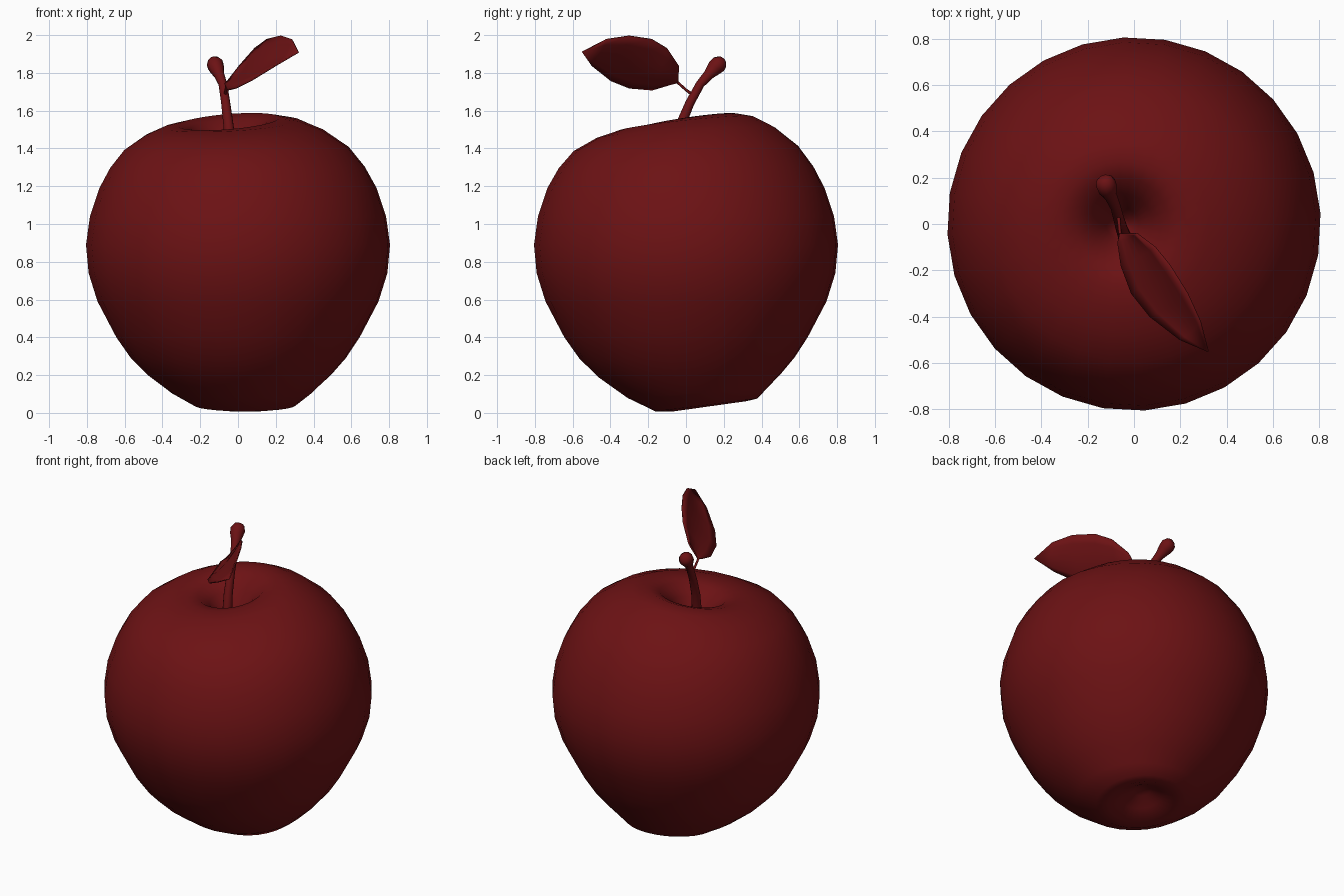
import bpy, bmesh, math
from mathutils import Vector

if "Cube" in bpy.data.objects:
    bpy.data.objects.remove(bpy.data.objects["Cube"])

red = bpy.data.materials.new("dark_red")
red.diffuse_color = (0.15, 0.006, 0.007, 1)
red.use_nodes = True
red.node_tree.nodes["Principled BSDF"].inputs["Base Color"].default_value = red.diffuse_color


def make_object(name, bm, angle=60):
    bmesh.ops.recalc_face_normals(bm, faces=bm.faces)
    me = bpy.data.meshes.new(name)
    bm.to_mesh(me)
    bm.free()
    me.materials.append(red)
    ob = bpy.data.objects.new(name, me)
    bpy.context.collection.objects.link(ob)
    bpy.ops.object.select_all(action='DESELECT')
    bpy.context.view_layer.objects.active = ob
    ob.select_set(True)
    bpy.ops.object.shade_smooth_by_angle(angle=math.radians(angle))
    return ob


def skin(name, rings, angle=60):
    """Bridge equal-sized rings of points; single points close the ends."""
    bm = bmesh.new()
    vs = [[bm.verts.new(p) for p in ring] for ring in rings]
    n = max(len(r) for r in vs)
    for a, b in zip(vs, vs[1:]):
        for i in range(n):
            j = (i + 1) % n
            quad = [a[i % len(a)], a[j % len(a)], b[j % len(b)], b[i % len(b)]]
            bm.faces.new(list(dict.fromkeys(quad)))
    return make_object(name, bm, angle)


def tube(name, path, sides):
    """Sweep circles along (point, radius) pairs."""
    pts = [Vector(p[:3]) for p in path]
    rings = [[pts[0]]]
    for i, p in enumerate(pts):
        t = (pts[min(i + 1, len(pts) - 1)] - pts[max(i - 1, 0)]).normalized()
        u = t.cross(Vector((1, 0, 0))).normalized()
        v = t.cross(u)
        rings.append([p + path[i][3] * (u * math.cos(a) + v * math.sin(a))
                      for a in (2 * math.pi * k / sides for k in range(sides))])
    rings.append([pts[-1]])
    return skin(name, rings)


# Apple body: radius, height, lean (+ towards tilted top, - towards tilted bottom)
profile = [(0, 1.28, 1), (0.03, 1.29, 1), (0.07, 1.36, 1), (0.13, 1.46, 1),
           (0.20, 1.522, 1), (0.27, 1.542, 1), (0.36, 1.53, 0.7), (0.47, 1.485, 0.4),
           (0.595, 1.40, 0.15), (0.675, 1.30, 0.05), (0.735, 1.19, 0), (0.785, 1.04, 0),
           (0.806, 0.89, 0), (0.792, 0.74, 0), (0.745, 0.59, 0), (0.645, 0.40, 0),
           (0.57, 0.29, -0.05), (0.485, 0.20, -0.2), (0.37, 0.105, -0.5),
           (0.27, 0.042, -0.9), (0.20, 0.034, -1), (0.12, 0.07, -1),
           (0.05, 0.11, -1), (0, 0.12, -1)]
SEG = 28
rings = []
for r, z, w in profile:
    if w >= 0:
        cx, cy, sx, sy = -0.05 * w, 0.0, 0.08 * w, 0.15 * w
    else:
        cx, cy, sx, sy = -0.04 * w, -0.12 * w, 0.0, -0.14 * w
    ring = []
    for k in range(SEG if r else 1):
        a = 2 * math.pi * (k + 0.25) / SEG
        dx, dy = r * math.cos(a), r * math.sin(a)
        ring.append((cx + dx, cy + dy, z + sx * dx + sy * dy))
    rings.append(ring)
skin("apple_body", rings, 80)

# Stem with a rounded knob at the end
tube("stem", [(-0.035, -0.07, 1.27, 0.032), (-0.04, -0.055, 1.40, 0.03),
              (-0.05, -0.03, 1.52, 0.027), (-0.065, 0.02, 1.64, 0.024),
              (-0.08, 0.075, 1.74, 0.023), (-0.10, 0.12, 1.79, 0.028),
              (-0.114, 0.15, 1.825, 0.041), (-0.121, 0.172, 1.845, 0.045),
              (-0.128, 0.193, 1.856, 0.036), (-0.132, 0.204, 1.861, 0.018)], 12)

# Thin leaf stalk
tube("leaf_stalk", [(-0.068, 0.04, 1.68, 0.009), (-0.064, 0.0, 1.71, 0.007),
                    (-0.06, -0.045, 1.75, 0.007)], 8)

# Leaf blade: rows between an upper and a lower edge, slightly cupped
base, tip = (-0.06, -0.04, 1.75), (0.32, -0.55, 1.91)
upper = [(0.01, -0.04, 1.84), (0.09, -0.10, 1.93), (0.155, -0.18, 1.978),
         (0.23, -0.30, 1.996), (0.285, -0.42, 1.978)]
lower = [(-0.07, -0.08, 1.74), (-0.055, -0.18, 1.71), (-0.01, -0.30, 1.72),
         (0.07, -0.40, 1.76), (0.20, -0.50, 1.84)]
bow = Vector((0.7, 0.0, -0.7)) * 0.018
ACROSS = 6
bm = bmesh.new()
rows = [[bm.verts.new(base)]]
for u, l in zip(upper, lower):
    rows.append([bm.verts.new(Vector(u).lerp(Vector(l), k / ACROSS)
                              + bow * math.sin(math.pi * k / ACROSS))
                 for k in range(ACROSS + 1)])
rows.append([bm.verts.new(tip)])
for a, b in zip(rows, rows[1:]):
    for k in range(ACROSS):
        quad = [a[min(k, len(a) - 1)], a[min(k + 1, len(a) - 1)],
                b[min(k + 1, len(b) - 1)], b[min(k, len(b) - 1)]]
        bm.faces.new(list(dict.fromkeys(quad)))
leaf = make_object("leaf", bm)
mod = leaf.modifiers.new("thickness", 'SOLIDIFY')
mod.thickness = 0.008
mod.offset = 0
